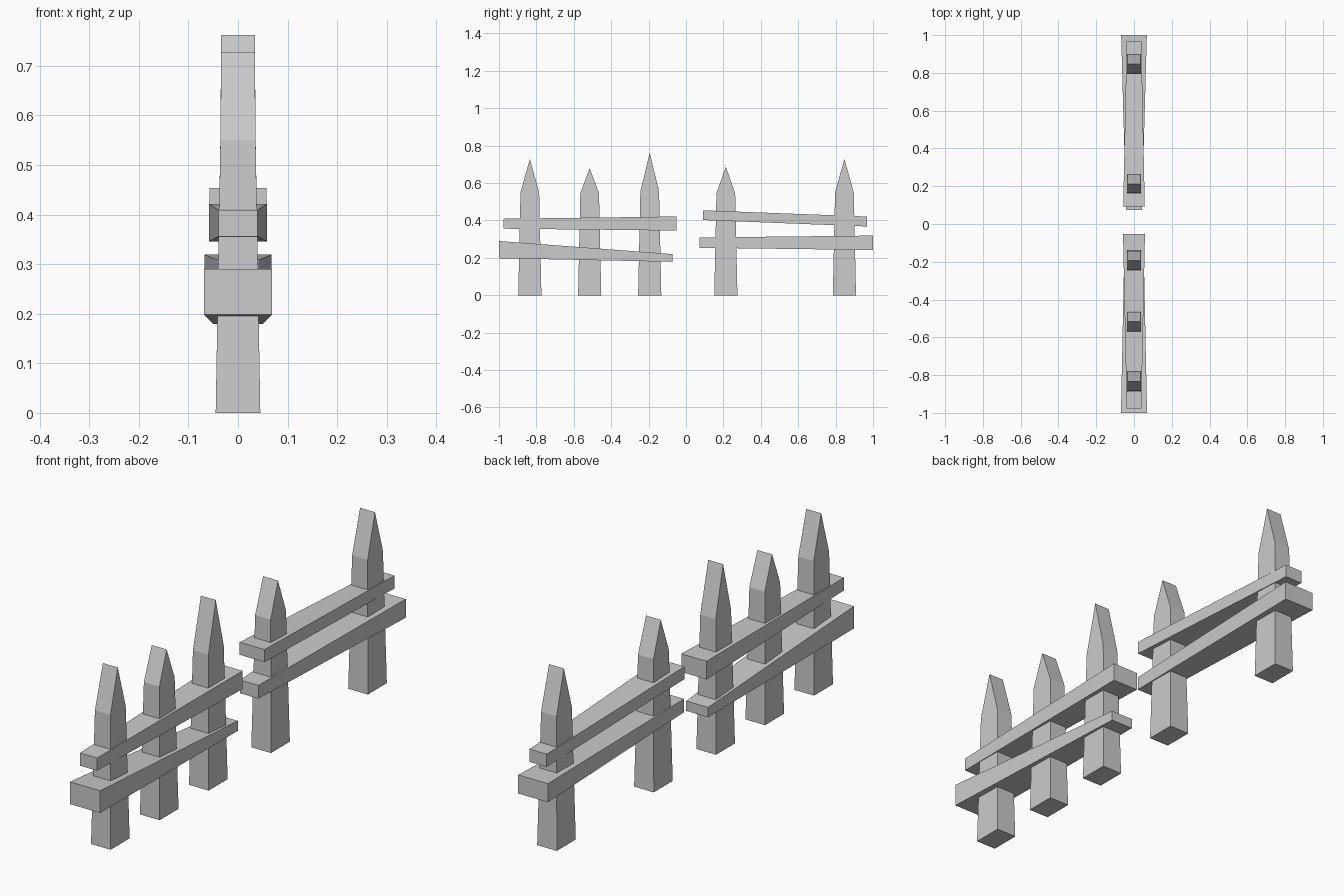
import bpy, bmesh

if "Cube" in bpy.data.objects:
    bpy.data.objects.remove(bpy.data.objects["Cube"])


def loft(name, sections, caps=True):
    """Skin a list of 4-point (or merged ridge) loops into one closed mesh."""
    bm = bmesh.new()
    rings = [[bm.verts.new(p) for p in s] for s in sections]
    for a, b in zip(rings, rings[1:]):
        for i in range(4):
            j = (i + 1) % 4
            bm.faces.new((a[i], a[j], b[j], b[i]))
    bm.faces.new(rings[0])
    bm.faces.new(rings[-1])
    bmesh.ops.remove_doubles(bm, verts=bm.verts, dist=1e-5)
    bmesh.ops.recalc_face_normals(bm, faces=bm.faces)
    mesh = bpy.data.meshes.new(name)
    bm.to_mesh(mesh)
    bm.free()
    obj = bpy.data.objects.new(name, mesh)
    bpy.context.collection.objects.link(obj)
    return obj


def post(name, y, shoulder, peak):
    # Tapered square stake with a wedge tip, ridge running along x
    bm = bmesh.new()
    profile = [(-0.062, 0), (0.062, 0), (0.05, shoulder), (0, peak), (-0.05, shoulder)]

    def half_x(z):
        return 0.045 - 0.0095 * z / shoulder if z <= shoulder else 0.034

    left = [bm.verts.new((-half_x(z), y + dy, z)) for dy, z in profile]
    right = [bm.verts.new((half_x(z), y + dy, z)) for dy, z in profile]
    for i in range(5):
        j = (i + 1) % 5
        bm.faces.new((left[i], left[j], right[j], right[i]))
    for side in (left, right):
        bm.faces.new((side[0], side[1], side[2], side[4]))
        bm.faces.new((side[4], side[2], side[3]))
    bmesh.ops.recalc_face_normals(bm, faces=bm.faces)
    mesh = bpy.data.meshes.new(name)
    bm.to_mesh(mesh)
    bm.free()
    bpy.context.collection.objects.link(bpy.data.objects.new(name, mesh))


def rail(name, *ends):
    # Each end: (y, bottom z, top z, half width in x)
    loft(name, [[(-w, y, lo), (w, y, lo), (w, y, hi), (-w, y, hi)]
                for y, lo, hi, w in ends])


# Pointed posts: centre y, shoulder height, peak height
for i, (y, s, p) in enumerate([(-0.835, 0.55, 0.728), (-0.515, 0.545, 0.68),
                               (-0.194, 0.555, 0.762), (0.213, 0.545, 0.687),
                               (0.847, 0.55, 0.728)]):
    post(f"post_{i + 1}", y, s, p)

# Tapering rails of the two fence sections
rail("front_upper_rail", (-0.977, 0.356, 0.409, 0.039), (-0.052, 0.346, 0.421, 0.058))
rail("front_lower_rail", (-1.0, 0.198, 0.29, 0.069), (-0.073, 0.179, 0.22, 0.05))
rail("back_upper_rail", (0.092, 0.402, 0.454, 0.057), (0.967, 0.368, 0.421, 0.039))
rail("back_lower_rail", (0.073, 0.254, 0.309, 0.042), (1.0, 0.242, 0.319, 0.068))
